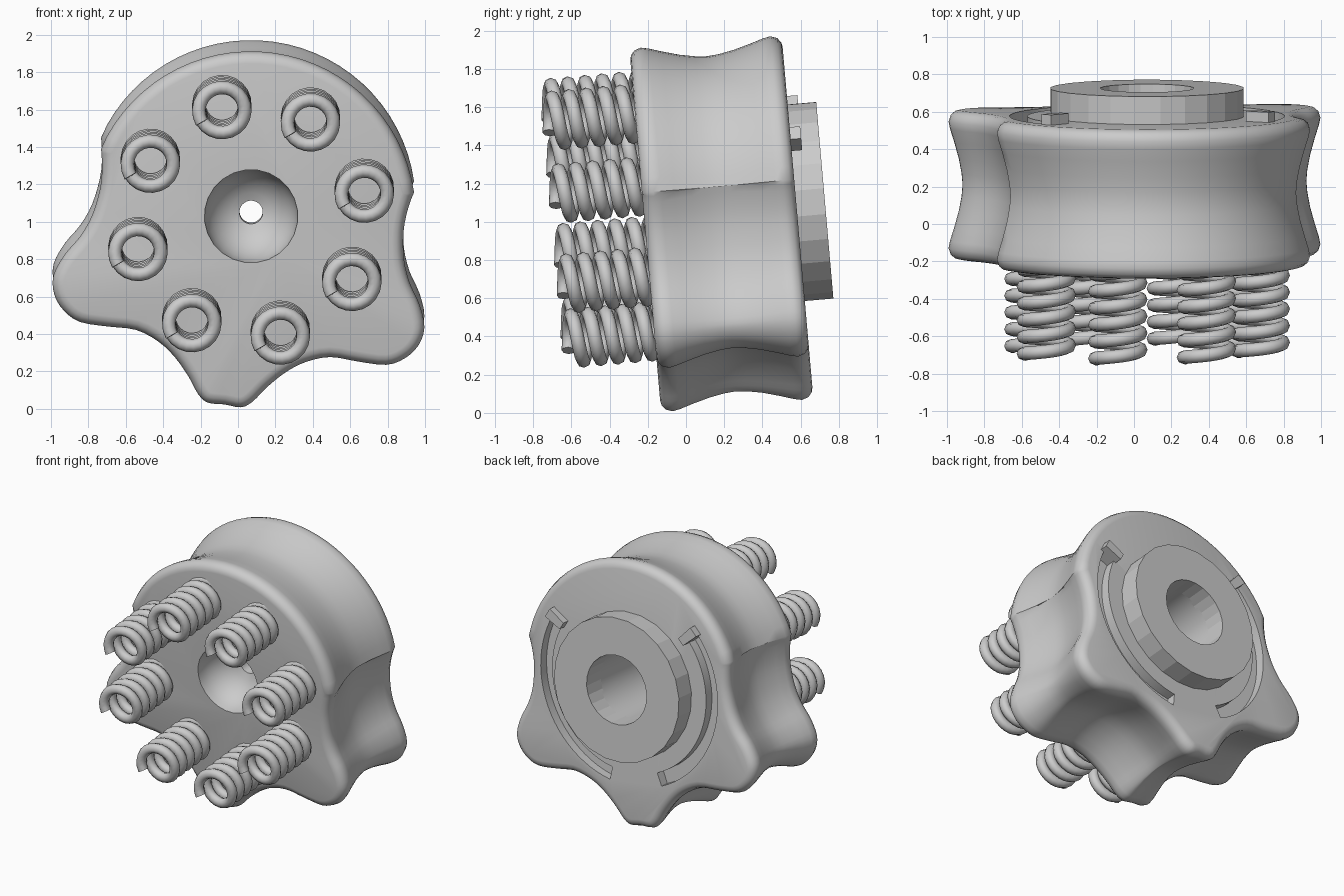
import bpy, bmesh
from math import sin, cos, pi, radians
from mathutils import Matrix, Vector

if "Cube" in bpy.data.objects:
    bpy.data.objects.remove(bpy.data.objects["Cube"])

# Local frame: y runs along the knob axis (0 = front face), then tilted and rolled
FRAME = (Matrix.Translation((0.07, -0.22, 1.03)) @ Matrix.Rotation(radians(5), 4, 'X')
         @ Matrix.Rotation(radians(8), 4, 'Y'))
DEPTH = 0.8


def finish(name, bm, smooth=None):
    bmesh.ops.recalc_face_normals(bm, faces=bm.faces)
    me = bpy.data.meshes.new(name)
    bm.to_mesh(me)
    bm.free()
    return add_object(name, me, smooth)


def add_object(name, me, smooth=None):
    ob = bpy.data.objects.new(name, me)
    ob.matrix_world = FRAME
    bpy.context.collection.objects.link(ob)
    if smooth:
        shade(ob, smooth)
    return ob


def shade(ob, angle):
    bpy.ops.object.select_all(action='DESELECT')
    ob.select_set(True)
    bpy.context.view_layer.objects.active = ob
    bpy.ops.object.shade_smooth_by_angle(angle=radians(angle))


def skin(bm, rings, wrap=False):
    """Join closed rings of points; cap the ends unless wrapped."""
    loops = [[bm.verts.new(p) for p in r] for r in rings]
    n = len(loops[0])
    pairs = list(zip(loops, loops[1:])) + ([(loops[-1], loops[0])] if wrap else [])
    for a, b in pairs:
        for i in range(n):
            j = (i + 1) % n
            bm.faces.new((a[i], a[j], b[j], b[i]))
    if not wrap:
        bm.faces.new(loops[0])
        bm.faces.new(loops[-1])


def lathe(name, profile, sides, ring=False):
    bm = bmesh.new()
    skin(bm, [[(r * cos(2 * pi * i / sides), y, r * sin(2 * pi * i / sides))
               for i in range(sides)] for r, y in profile], ring)
    return finish(name, bm)


def polar(t, r):
    """Angle measured from the bottom, in degrees."""
    return Vector((r * sin(radians(t)), 0, -r * cos(radians(t))))


def sector(name, r0, r1, a0, a1, y0, y1, n):
    bm = bmesh.new()
    rings = []
    for i in range(n + 1):
        t = a0 + (a1 - a0) * i / n
        rings.append([polar(t, r) + Vector((0, y, 0))
                      for r, y in ((r0, y0), (r1, y0), (r1, y1), (r0, y1))])
    skin(bm, rings)
    return finish(name, bm)


def cut(target, cutter):
    m = target.modifiers.new("cut", 'BOOLEAN')
    m.operation, m.solver, m.object = 'DIFFERENCE', 'EXACT', cutter
    bpy.context.view_layer.update()
    bpy.ops.object.select_all(action='DESELECT')
    bpy.context.view_layer.objects.active = target
    target.select_set(True)
    bpy.ops.object.modifier_apply(modifier=m.name)
    bpy.data.objects.remove(cutter)


# Knob outline: three lobes below, round top
half = [(0, 1.025), (5, 1.032), (8.5, 1.0), (13, .93), (20, .865), (28, .84), (37, .87),
        (44, .97), (50, 1.08), (55, 1.125), (60, 1.135), (65, 1.105), (70, 1.02),
        (75, .92), (82, .85), (92, .82), (100, .838), (106, .878)]
low = [polar(-t, r) for t, r in half[:0:-1]] + [polar(t, r) for t, r in half]
outline = []
for i in range(len(low) - 1):
    p0, p1, p2, p3 = low[max(i - 1, 0)], low[i], low[i + 1], low[min(i + 2, len(low) - 1)]
    for k in (0, 1 / 3, 2 / 3):
        outline.append(0.5 * (2 * p1 + (p2 - p0) * k + (2 * p0 - 5 * p1 + 4 * p2 - p3) * k ** 2
                              + (3 * p1 - p0 - 3 * p2 + p3) * k ** 3))
outline += [polar(106 + 148 * i / 30, .88) for i in range(30)]


def inset(d, y):
    pts = []
    n = len(outline)
    for i, p in enumerate(outline):
        tan = (outline[(i + 1) % n] - outline[i - 1]).normalized()
        pts.append(p + Vector((-tan.z, 0, tan.x)) * d + Vector((0, y, 0)))
    return pts


# Knob body: rounded rims and a hollow waist
front = [(.06, 0), (.035, .006), (.012, .025), (0, .06), (.008, .1), (.03, .17), (.055, .26), (.07, .34)]
section = front + [(.075, DEPTH / 2)] + [(d, DEPTH - y) for d, y in reversed(front)]
bm = bmesh.new()
skin(bm, [inset(d, y) for d, y in section])
body = finish("knob_body", bm)

# Front dimple, pin hole and rear bore
dish = [(.25 * cos(a), .25 * sin(a)) for a in [radians(75.5) * i / 7 for i in range(8)]]
cut(body, lathe("bore_cutter", [(.25, -.1)] + dish + [(.062, .32), (.25, .32), (.25, 1.1)], 24))

# Curved slots in the back with a stop block at the upper end of each
for s, side in ((1, "right"), (-1, "left")):
    cut(body, sector("slot_cutter", .64, .735, s * 17, s * 125, DEPTH - .07, DEPTH + .1, 24))
    sector("stop_block_" + side, .62, .76, s * 124, s * 129.5, DEPTH - .08, DEPTH + .055, 1)
shade(body, 35)

# Rear collar
lathe("rear_collar", [(.25, DEPTH - .02), (.52, DEPTH - .02), (.52, .95), (.25, .95)], 24, ring=True)

# Coil spring: tube swept along a helix
R, WIRE, TURNS, PITCH, STEPS = .123, .036, 5.5, .09, 22
bm = bmesh.new()
rings = []
for i in range(int(TURNS * STEPS) + 1):
    a = radians(218) - 2 * pi * i / STEPS
    out = Vector((cos(a), 0, sin(a)))
    tan = Vector((sin(a) * R, PITCH / (2 * pi), -cos(a) * R)).normalized()
    side = tan.cross(out)
    c = out * R + Vector((0, -.455 + PITCH * i / STEPS, 0))
    rings.append([c + (out * cos(b) + side * sin(b)) * WIRE
                  for b in [2 * pi * k / 8 for k in range(8)]])
skin(bm, rings)
spring = finish("spring_1", bm, 50)
for k in range(8):
    ob = spring if k == 0 else add_object("spring_%d" % (k + 1), spring.data)
    a = radians(22.5 + 45 * k)
    ob.matrix_world = FRAME @ Matrix.Translation((.625 * cos(a), 0, .625 * sin(a)))
